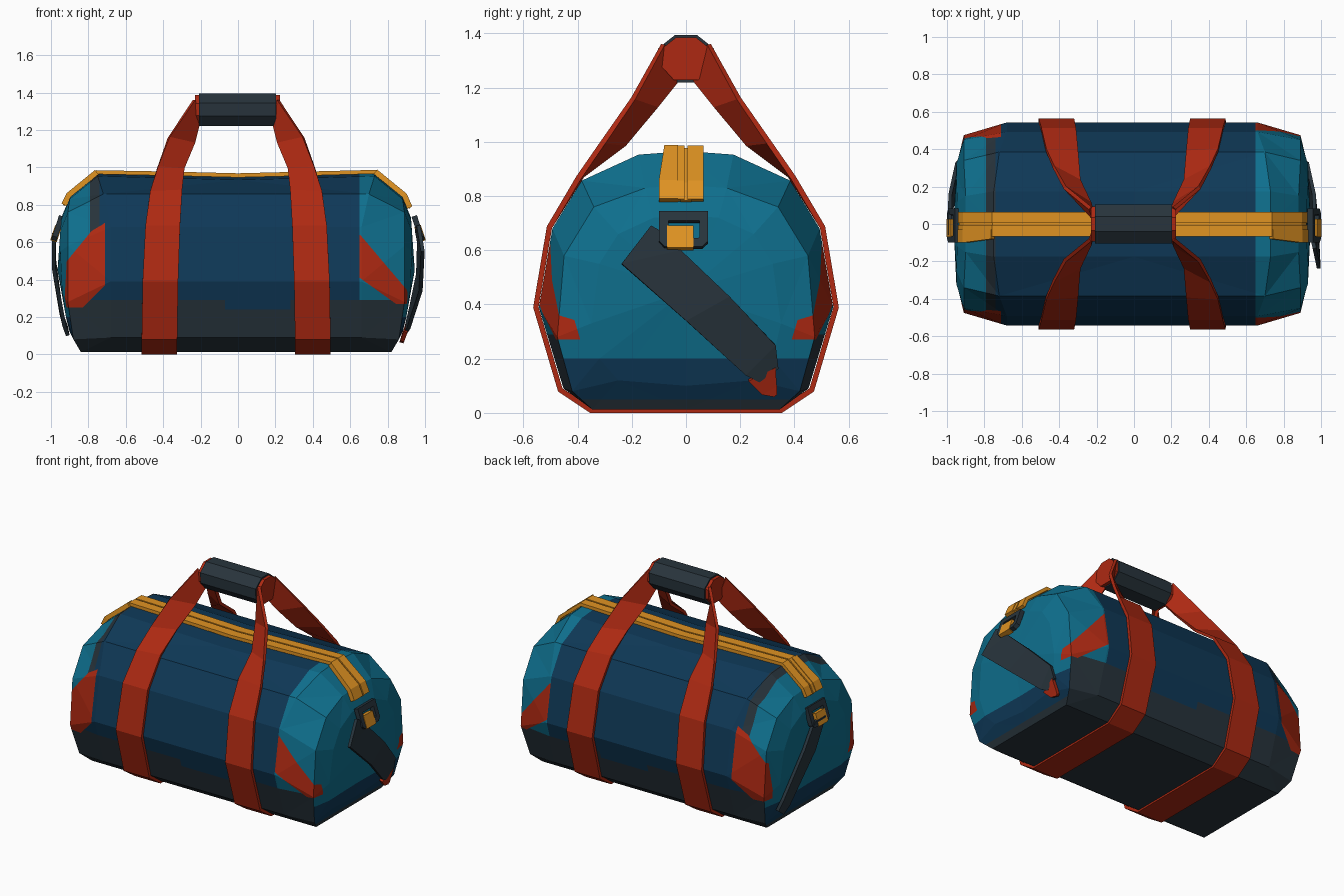
import bpy, bmesh
from mathutils import Vector

if "Cube" in bpy.data.objects:
    bpy.data.objects.remove(bpy.data.objects["Cube"])


def material(name, rgb):
    m = bpy.data.materials.new(name)
    m.diffuse_color = (*rgb, 1)
    m.use_nodes = True
    m.node_tree.nodes["Principled BSDF"].inputs["Base Color"].default_value = m.diffuse_color
    return m


NAVY = material("navy", (0.0045, 0.040, 0.095))
TEAL = material("teal", (0.0045, 0.160, 0.270))
GREY = material("charcoal", (0.021, 0.034, 0.045))
RED = material("red", (0.42, 0.022, 0.006))
ORANGE = material("orange", (0.74, 0.29, 0.016))


def finish(bm, name, mats):
    bmesh.ops.recalc_face_normals(bm, faces=bm.faces)
    me = bpy.data.meshes.new(name)
    bm.to_mesh(me)
    bm.free()
    ob = bpy.data.objects.new(name, me)
    bpy.context.collection.objects.link(ob)
    for m in mats:
        me.materials.append(m)
    return ob


def ribbon(name, pairs, thick, mat, closed=False):
    """Strip of quads through pairs of edge points, given thickness."""
    bm = bmesh.new()
    rows = [(bm.verts.new(a), bm.verts.new(b)) for a, b in pairs]
    links = list(zip(rows, rows[1:])) + ([(rows[-1], rows[0])] if closed else [])
    for (a, b), (c, d) in links:
        bm.faces.new((a, b, d, c))
    ob = finish(bm, name, [mat])
    s = ob.modifiers.new("thickness", 'SOLIDIFY')
    s.thickness, s.offset = thick, 0
    return ob


def tube(name, section, x0, x1, mat):
    """Closed prism along x from a (y, z) section."""
    bm = bmesh.new()
    f = bm.faces.new([bm.verts.new((x0, y, z)) for y, z in section])
    ext = bmesh.ops.extrude_face_region(bm, geom=[f])
    bmesh.ops.translate(bm, vec=(x1 - x0, 0, 0),
                        verts=[v for v in ext["geom"] if isinstance(v, bmesh.types.BMVert)])
    return finish(bm, name, [mat])


# --- Bag body: half sections (y, z, x), mirrored in y and lofted along x
MID = [(0, .012), (.345, .012), (.452, .09), (.543, .39), (.493, .68), (.385, .857), (.175, .953), (0, .966)]
AX = [.66, .66, .66, .66, .66, .70, .73, .73]
SHOULDER = [(y, z, x) for (y, z), x in zip(MID, AX)]
RIM = [(0, .012, .82), (.345, .012, .82), (.42, .08, .86), (.475, .28, .89),
       (.45, .58, .89), (.34, .76, .89), (.15, .83, .88), (0, .84, .88)]
CAP = [(0, .10, .87), (.25, .12, .88), (.32, .20, .90), (.35, .33, .92),
       (.32, .55, .93), (.25, .66, .93), (.12, .72, .925), (0, .73, .925)]


def full_ring(half, side):
    shift = .02 if side < 0 else 0
    pts = [Vector((side * (x + shift), y, z)) for y, z, x in half]
    return pts + [Vector((p.x, -p.y, p.z)) for p in reversed(pts[1:-1])]


bm = bmesh.new()
middle = [(y, z - (.02 if z > .9 else 0), 0) for y, z in MID]
loft = [full_ring(h, -1) for h in (CAP, RIM, SHOULDER)] + [full_ring(middle, 1)] \
    + [full_ring(h, 1) for h in (SHOULDER, RIM, CAP)]
rings = [[bm.verts.new(p) for p in r] for r in loft]
n = len(rings[0])
for a, b in zip(rings, rings[1:]):
    for i in range(n):
        j = (i + 1) % n
        bm.faces.new((a[i], a[j], b[j], b[i]))
for ring, x in ((rings[0], -.965), (rings[-1], .945)):
    tip = bm.verts.new((x, 0, .45))
    for i in range(n):
        bm.faces.new((ring[i], ring[(i + 1) % n], tip))
bmesh.ops.triangulate(bm, faces=bm.faces)


def cut(no, d, where=lambda c: True):
    no = Vector(no)
    faces = [f for f in bm.faces if where(f.calc_center_median())]
    geom = set(faces) | {e for f in faces for e in f.edges} | {v for f in faces for v in f.verts}
    bmesh.ops.bisect_plane(bm, geom=list(geom), dist=1e-5,
                           plane_co=no * (d / no.length_squared), plane_no=no)


# Colour borders
for z in (.05, .20, .24, .29):
    cut((0, 0, 1), z)
for x in (-.79, -.74, -.07, .28, .65):
    cut((1, 0, 0), x)
# Corner patches: half-spaces a*|x| + b*|y| + c*z > d
PATCH = {-1: [(0, 0, 1, .25), (1, 0, 0, .71), (-1.22, 0, -1, -1.615), (1, 0, 1, 1.08), (0, 1, -.15, .36)],
         1: [(0, 0, 1, .27), (1, 0, 0, .65), (-1.18, 0, -1, -1.41), (.72, 0, 1, .878), (0, 1, -.3, .309)]}
for sx, planes in PATCH.items():
    for sy in (-1, 1):
        for a, b, c, d in planes:
            cut((a * sx, b * sy, c), d,
                lambda p: p.x * sx > .55 and p.y * sy > .2 and .1 < p.z < .85)


def body_colour(c, normal):
    planes = PATCH[1 if c.x > 0 else -1]
    if all(a * abs(c.x) + b * abs(c.y) + k * c.z > d - 1e-4 for a, b, k, d in planes):
        return 3
    if abs(c.x) > .8 and abs(normal.x) > .6:            # end panels
        return 1 if c.z > .20 else (0 if c.z > .05 else 2)
    if c.z < (.24 if -.07 < c.x < .28 else .29):        # base
        return 2
    if -.79 < c.x < -.74 and c.z > .6:                  # seam band
        return 2
    return 1 if c.x > .65 or c.x < -.79 else 0


bm.normal_update()
for f in bm.faces:
    f.material_index = body_colour(f.calc_center_median(), f.normal)
finish(bm, "bag_body", [NAVY, TEAL, GREY, RED])

# --- Carry straps: loop under the body and up to the grip (outer x,y,z / inner x,y,z)
HALF = [((.505, 0, .01), (.315, 0, .01)), ((.505, .352, .01), (.315, .352, .01)),
        ((.505, .464, .085), (.315, .464, .085)), ((.50, .554, .39), (.31, .554, .39)),
        ((.485, .504, .685), (.30, .504, .685)), ((.46, .396, .868), (.29, .385, .875)),
        ((.42, .305, 1.0), (.28, .23, .99)), ((.36, .195, 1.16), (.225, .11, 1.13)),
        ((.225, .085, 1.36), (.20, .025, 1.235))]
for side, label in ((-1, "left"), (1, "right")):
    def place(p, s):
        return (p[0] * side - .01, p[1] * s, p[2])
    loop = [(place(a, -1), place(b, -1)) for a, b in reversed(HALF[1:])] \
        + [(place(a, 1), place(b, 1)) for a, b in HALF]
    ribbon("carry_strap_" + label, loop, .02, RED)

# --- Grip sleeve with the strap ends showing at both sides
GRIP = [(.04, 1.395), (.103, 1.345), (.10, 1.275), (.05, 1.22)]
GRIP += [(-y, z) for y, z in reversed(GRIP)]
tube("grip_sleeve", GRIP, -.208, .202, GREY)
tube("grip_core", [(y * .9, 1.305 + (z - 1.305) * .9) for y, z in GRIP], -.23, .224, RED)

# --- Zip: two tapes with a groove, plus wider end tabs
ZIP = [(-.93, .80), (-.905, .852), (-.755, .974), (-.35, .966), (0, .957),
       (.35, .966), (.735, .976), (.89, .850), (.918, .785)]
for label, y0, y1 in (("front", -.068, -.005), ("back", .005, .064)):
    ribbon("zip_tape_" + label, [((x, y0, z), (x, y1, z)) for x, z in ZIP], .022, ORANGE)
ribbon("zip_base", [((x, -.02, z - .004), (x, .02, z - .004)) for x, z in ZIP], .012, ORANGE)
for label, pts in (("left", ZIP[:3]), ("right", ZIP[-3:])):
    ribbon("zip_end_" + label, [((x, -.10 if z < .9 else -.08, z), (x, -.03, z)) for x, z in pts], .03, ORANGE)

# --- Buckle frames and tabs on both ends
for side, label in ((-1, "left"), (1, "right")):
    def on_end(y, z):
        return (side * (.985 - (z - .61) * .33), y, z)
    outer = [(-.10, .63), (-.08, .61), (.06, .61), (.082, .63), (.082, .74), (-.10, .74)]
    inner = [(-.065, .645), (-.06, .64), (.045, .64), (.05, .645), (.05, .705), (-.065, .705)]
    ribbon("buckle_frame_" + label, [(on_end(*o), on_end(*i)) for o, i in zip(outer, inner)],
           .03, GREY, closed=True)
    ribbon("buckle_tab_" + label, [(on_end(-.07, z), on_end(.027, z)) for z in (.605, .685)], .036, ORANGE)

# --- Shoulder strap ends lying across the end panels
ribbon("shoulder_strap_right", [((.965, -.13, .69), (.955, -.085, .665)),
                                ((.988, -.238, .55), (.967, -.02, .60)),
                                ((.977, 0, .34), (.962, .16, .43)),
                                ((.912, .22, .14), (.925, .33, .25)),
                                ((.895, .27, .115), (.905, .34, .165))], .02, GREY)
ribbon("shoulder_strap_left", [((-.985, -.06, .65), (-.985, .06, .65)),
                               ((-.985, .05, .46), (-.982, .16, .50)),
                               ((-.928, .24, .15), (-.945, .33, .22)),
                               ((-.91, .28, .10), (-.92, .35, .15))], .02, GREY)
ribbon("strap_anchor_right", [((.895, .23, .12), (.91, .33, .17)), ((.878, .28, .07), (.885, .335, .10)),
                              ((.874, .325, .062), (.876, .335, .07))], .022, RED)
